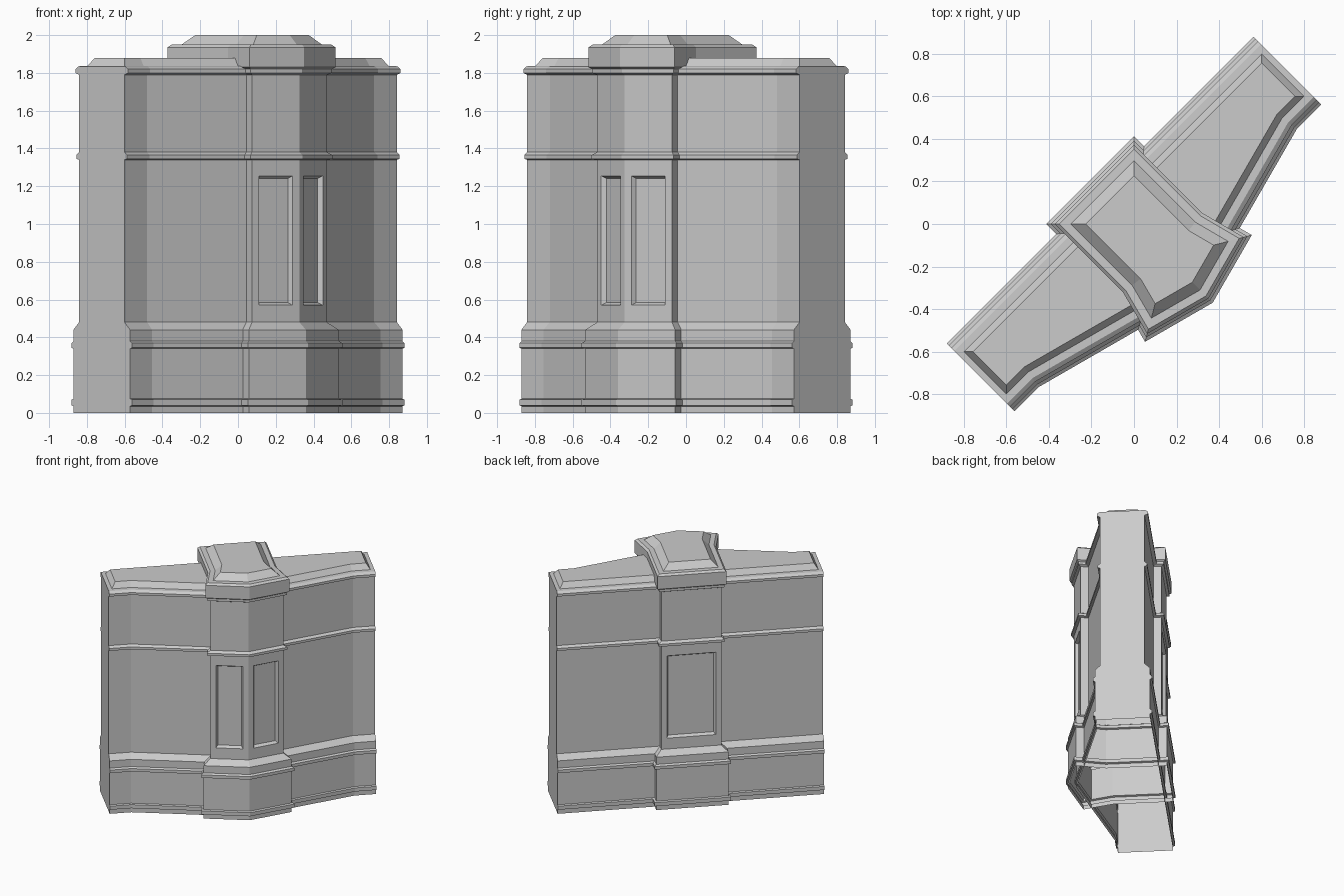
import bpy, bmesh
from math import sqrt
from mathutils import Vector

if "Cube" in bpy.data.objects:
    bpy.data.objects.remove(bpy.data.objects["Cube"])

R = sqrt(0.5)


def offset(poly, d, d_end, ends):
    """Push every edge of a counter-clockwise outline outward and re-intersect."""
    n = len(poly)
    lines = []
    for i in range(n):
        a, b = Vector(poly[i]), Vector(poly[(i + 1) % n])
        t = (b - a).normalized()
        nrm = Vector((t.y, -t.x))
        lines.append((nrm, nrm.dot(a) + (d_end if i in ends else d)))
    out = []
    for i in range(n):
        (n1, c1), (n2, c2) = lines[i - 1], lines[i]
        det = n1.x * n2.y - n1.y * n2.x
        out.append(((c1 * n2.y - c2 * n1.y) / det, (n1.x * c2 - n2.x * c1) / det))
    return out


def moulded_body(name, poly, profile, ends=(), panels=()):
    """Stack outline rings (z, side offset, end offset); the underside stays open."""
    bm = bmesh.new()
    n = len(poly)
    rings = []
    for z, d, d_end in profile:
        # outline is drawn along the wall (u) and toward the front corner (v)
        rings.append([bm.verts.new(((u + v) * R, (u - v) * R, z))
                      for u, v in offset(poly, d, d_end, ends)])
    panel_faces = []
    for k in range(len(rings) - 1):
        lo, hi = rings[k], rings[k + 1]
        for i in range(n):
            j = (i + 1) % n
            f = bm.faces.new((lo[i], lo[j], hi[j], hi[i]))
            if i in panels and profile[k][0] == 0.48:
                panel_faces.append(f)
    bm.faces.new(rings[-1])
    bmesh.ops.recalc_face_normals(bm, faces=bm.faces)
    if bm.faces[:][-1].normal.z < 0:
        bmesh.ops.reverse_faces(bm, faces=bm.faces[:])
    # sunken panels with sloped borders
    for f in panel_faces:
        bmesh.ops.inset_individual(bm, faces=[f], thickness=0.06)
        for v in f.verts:
            v.co.z = 0.57 if v.co.z < 0.9 else 1.255
        bmesh.ops.inset_individual(bm, faces=[f], thickness=0.02, depth=-0.025)
    me = bpy.data.meshes.new(name)
    bm.to_mesh(me)
    bm.free()
    ob = bpy.data.objects.new(name, me)
    bpy.context.collection.objects.link(ob)
    return ob


# plinth, plinth bands and mid-height string course shared by wall and pillar
lower = [(0, .042), (.035, .042), (.04, .056), (.07, .056), (.075, .042),
         (.34, .042), (.345, .056), (.37, .056), (.38, .042), (.44, .042),
         (.48, 0), (1.34, 0), (1.345, .02), (1.365, .02), (1.38, 0)]

# angled wall: both wings with flat ends and a hipped top
wall = [(-1.02, -.17), (1.02, -.17), (1.02, .17), (.85, .17),
        (0, .398), (-.85, .17), (-1.02, .17)]
wall_profile = [(z, d, 0) for z, d in lower] + [
    (1.79, 0, 0), (1.80, .026, 0), (1.82, .026, 0), (1.835, .005, 0),
    (1.836, -.03, -.03), (1.88, -.06, -.06)]
moulded_body("angled_wall", wall, wall_profile, ends=(1, 6))

# corner pillar with panels on both front faces and the back face
pillar = [(-.23, -.23), (.23, -.23), (.23, .195), (.28, .385),
          (0, .46), (-.28, .385), (-.23, .195)]
pillar_profile = [(z, d * 1.1, 0) for z, d in lower] + [
    (1.79, 0, 0), (1.80, .02, 0), (1.82, .02, 0), (1.83, .034, 0),
    (1.935, .034, 0), (1.95, .018, 0), (1.951, -.02, 0), (2.0, -.07, 0)]
moulded_body("corner_pillar", pillar, pillar_profile, panels=(0, 3, 4))
